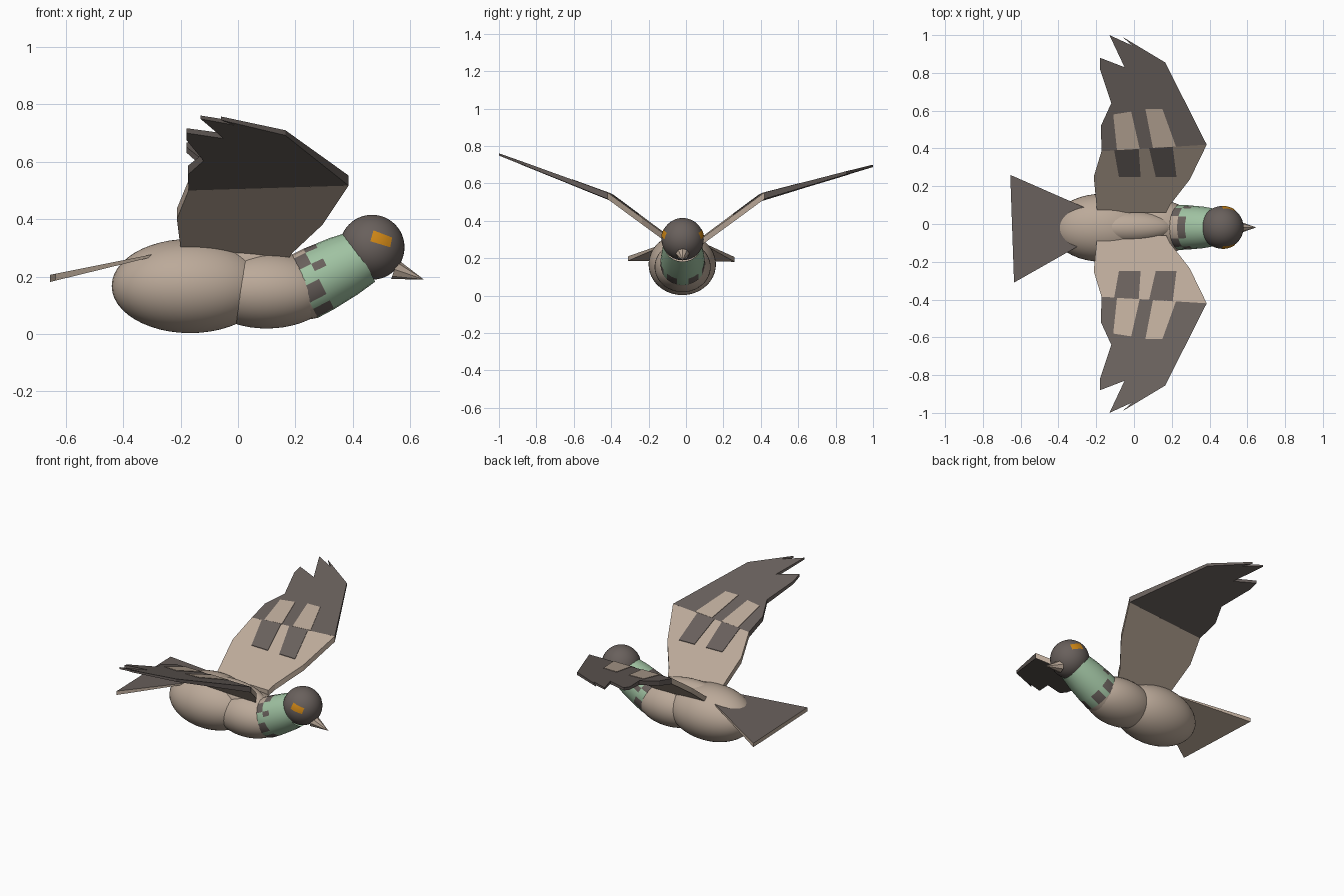
import bpy, bmesh, math
from mathutils import Vector

if "Cube" in bpy.data.objects:
    bpy.data.objects.remove(bpy.data.objects["Cube"])


def material(name, rgb):
    m = bpy.data.materials.new(name)
    m.diffuse_color = (*rgb, 1)
    m.use_nodes = True
    m.node_tree.nodes["Principled BSDF"].inputs["Base Color"].default_value = m.diffuse_color
    return m


TAN = material("tan", (0.50, 0.40, 0.32))
GREY = material("dark grey", (0.14, 0.117, 0.107))
GREEN = material("pale green", (0.35, 0.54, 0.36))
ORANGE = material("orange", (0.62, 0.24, 0.008))
MID_Y = -0.018


def add_mesh(name, verts, faces, mats, rule=None, smooth=False):
    me = bpy.data.meshes.new(name)
    me.from_pydata([tuple(v) for v in verts], [], faces)
    for m in mats:
        me.materials.append(m)
    bm = bmesh.new()
    bm.from_mesh(me)
    bmesh.ops.recalc_face_normals(bm, faces=bm.faces)
    for f in bm.faces:
        f.smooth = smooth
        if rule:
            f.material_index = rule(f)
    bm.to_mesh(me)
    bm.free()
    ob = bpy.data.objects.new(name, me)
    bpy.context.collection.objects.link(ob)
    return ob


def ellipsoid(name, centre, radii, mat):
    bpy.ops.mesh.primitive_uv_sphere_add(segments=40, ring_count=24, radius=1, location=centre)
    ob = bpy.context.object
    ob.name = name
    ob.scale = radii
    ob.data.materials.append(mat)
    bpy.ops.object.shade_smooth()
    return ob


def slab(name, outline, top, bottom, mats, rule=None):
    """Closed plate over an (x, y) outline between two height functions."""
    n = len(outline)
    verts = [(x, y, top(x, y)) for x, y in outline] + [(x, y, bottom(x, y)) for x, y in outline]
    faces = [list(range(n)), list(range(2 * n - 1, n - 1, -1))]
    faces += [[i, i + n, (i + 1) % n + n, (i + 1) % n] for i in range(n)]
    return add_mesh(name, verts, faces, mats, rule)


# Body masses
ellipsoid("rear_body", (-0.167, MID_Y - 0.002, 0.167), (0.273, 0.18, 0.164), TAN)
ellipsoid("chest", (0.10, MID_Y, 0.153), (0.23, 0.15, 0.134), TAN)
ellipsoid("back_ridge", (-0.04, MID_Y, 0.235), (0.25, 0.09, 0.098), TAN)

# Neck: tilted tapered tube with a checked collar
SEG = 24
axis = Vector((0.89, 0, 0.456))
up = Vector((-0.456, 0, 0.89))
side = Vector((0, 1, 0))
origin = Vector((0.255, MID_Y, 0.178))
rings = [(-0.13, 0.09), (-0.035, 0.119), (0.03, 0.118), (0.075, 0.114), (0.125, 0.110), (0.20, 0.098)]
verts, faces = [], []
for a, r in rings:
    for i in range(SEG):
        t = 2 * math.pi * i / SEG
        verts.append(origin + axis * a + (up * math.cos(t) + side * math.sin(t)) * r)
for b in range(len(rings) - 1):
    for i in range(SEG):
        j = (i + 1) % SEG
        faces.append([b * SEG + i, b * SEG + j, (b + 1) * SEG + j, (b + 1) * SEG + i])


def collar_rule(f):
    band, seg = divmod(f.index, SEG)
    k = min(seg, SEG - 1 - seg)          # steps away from the nape
    if band == 0:
        return 0
    if band == 1:
        return 1 if k in (2, 3, 6, 7, 9, 10) else 0 if k < 2 else 2
    if band == 2:
        return 1 if k < 2 or k == 4 else 2
    return 2


add_mesh("neck", verts, faces, [TAN, GREY, GREEN], collar_rule, True)

# Head
head_c = Vector((0.467, MID_Y, 0.302))
HEAD_R = 0.113
ellipsoid("head", head_c, (HEAD_R,) * 3, GREY)

# Eye patches hugging the head surface
corners = [(0.005, 0.059), (0.070, 0.034), (0.063, 0.000), (-0.006, 0.021)]
for s, label in ((-1, "right"), (1, "left")):
    n, verts, faces = 6, [], []
    for i in range(n + 1):
        for j in range(n + 1):
            u, v = i / n, j / n
            w = [(1 - u) * (1 - v), u * (1 - v), u * v, (1 - u) * v]
            x = sum(k * c[0] for k, c in zip(w, corners))
            z = sum(k * c[1] for k, c in zip(w, corners))
            r = HEAD_R + 0.002
            verts.append(head_c + Vector((x, s * math.sqrt(r * r - x * x - z * z), z)))
    for i in range(n):
        for j in range(n):
            a = i * (n + 1) + j
            q = [a, a + 1, a + n + 2, a + n + 1]
            faces.append(q if s < 0 else q[::-1])
    eye = add_mesh(label + "_eye", verts, faces, [ORANGE], None, True)
    # keep the open patch facing outward
    if eye.data.polygons[0].normal.y * s < 0:
        eye.data.flip_normals()

# Beak: short cone hooked slightly downward
tip = Vector((0.647, MID_Y, 0.19))
base = Vector((0.545, MID_Y, 0.225))
d = (tip - base).normalized()
bu = Vector((-d.z, 0, d.x))
bu = bu if bu.z > 0 else -bu
verts = [base + bu * math.cos(k * math.pi / 4) * 0.036 + side * math.sin(k * math.pi / 4) * 0.036
         for k in range(8)] + [tip]
add_mesh("beak", verts, [[k, (k + 1) % 8, 8] for k in range(8)] + [list(range(8))], [TAN])

# Wings: two flat panels meeting at a slanted fold
inner = [(-0.195, 0.06), (-0.213, 0.25), (-0.172, 0.385), (0.385, 0.42), (0.295, 0.235), (0.19, 0.10), (0.17, 0.06)]
outer = [(0.385, 0.42), (0.165, 0.855), (-0.06, 0.99), (-0.01, 0.945), (-0.13, 1.0), (-0.05, 0.83),
         (-0.18, 0.88), (-0.18, 0.82), (-0.12, 0.64), (-0.175, 0.52), (-0.172, 0.385)]
inner_checks = [[(-0.08, 0.25), (0.035, 0.25), (0.025, 0.397), (-0.105, 0.39)],
                [(0.115, 0.25), (0.225, 0.25), (0.205, 0.408), (0.08, 0.401)]]
outer_checks = [[(-0.09, 0.391), (0.03, 0.398), (-0.015, 0.595), (-0.11, 0.58)],
                [(0.10, 0.403), (0.222, 0.41), (0.15, 0.61), (0.06, 0.61)]]


def fold_y(x):
    return 0.396 + 0.063 * x


def build_wing(s, label, outer_slope):
    def height(slope, x, y):
        return 0.523 + 0.03 * x + (abs(y) - fold_y(x)) * slope

    def half(y):
        return 0.018 - 0.012 * max(0, abs(y) - 0.40) / 0.6

    for part, outline, slope, mat, checks, cmat in (
            ("inner", inner, 0.74, TAN, inner_checks, GREY),
            ("outer", outer, outer_slope, GREY, outer_checks, TAN)):
        top = lambda x, y: height(slope, x, y) + half(y)
        low = lambda x, y: height(slope, x, y) - half(y)
        slab(f"{label}_{part}_wing", [(x, s * y) for x, y in outline], top, low, [mat])
        for i, c in enumerate(checks):
            slab(f"{label}_{part}_check_{i + 1}", [(x, s * y) for x, y in c],
                 lambda x, y: top(x, y) + 0.003, lambda x, y: top(x, y) - 0.003, [cmat])


build_wing(-1, "right", 0.385)
build_wing(1, "left", 0.285)

# Tail fan: grey above, tan below and on the edges
tail = [(-0.655, 0.26), (-0.635, -0.31), (-0.30, -0.12), (-0.20, -0.07), (-0.20, 0.06), (-0.29, 0.10)]
slab("tail", tail, lambda x, y: 0.206 + 0.2 * (x + 0.655),
     lambda x, y: 0.181 + 0.245 * (x + 0.655), [TAN, GREY],
     lambda f: 1 if f.normal.z > 0.5 else 0)
